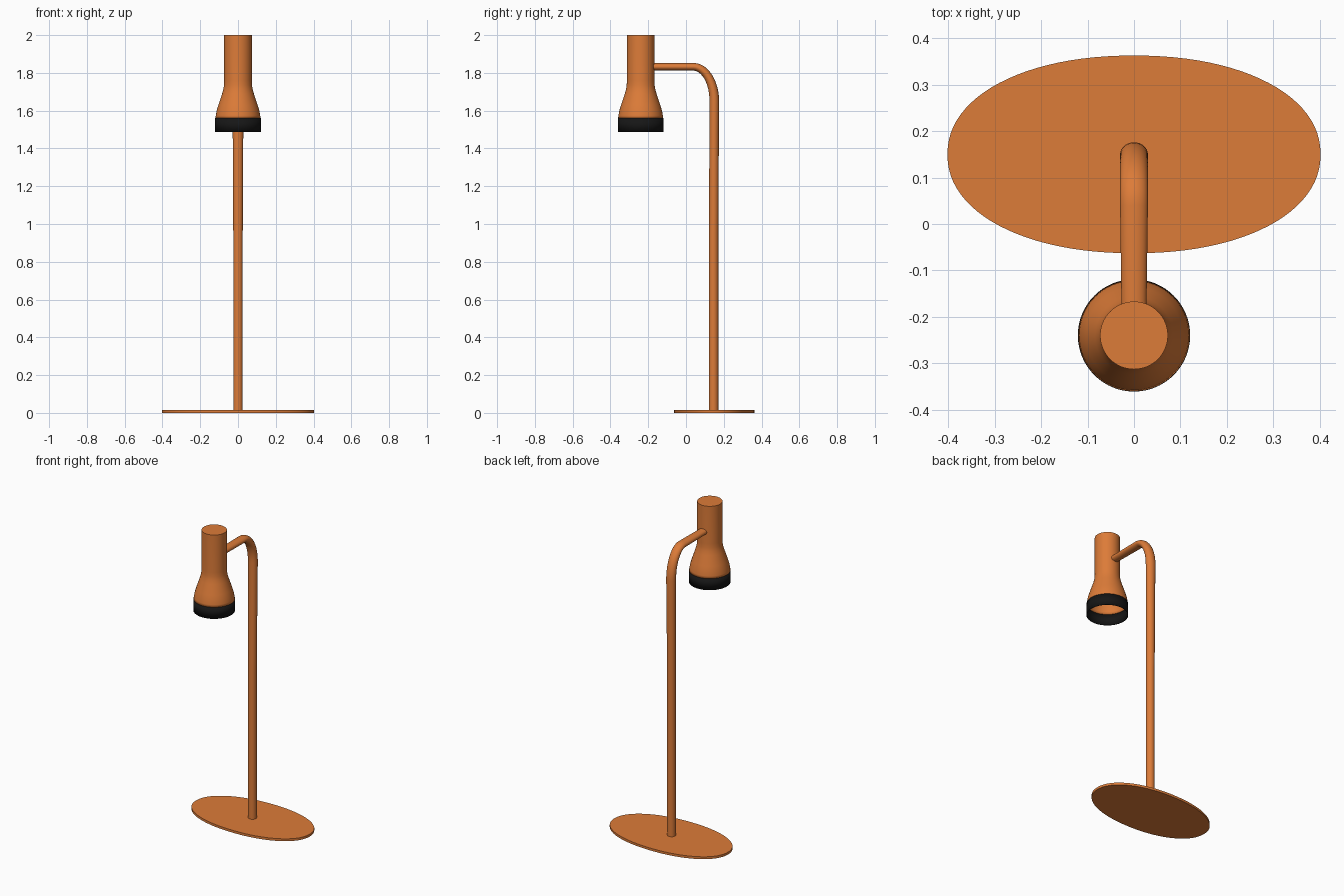
import bpy, bmesh, math
from mathutils import Vector

if "Cube" in bpy.data.objects:
    bpy.data.objects.remove(bpy.data.objects["Cube"])


def material(name, rgb):
    m = bpy.data.materials.new(name)
    m.diffuse_color = (*rgb, 1)
    m.use_nodes = True
    m.node_tree.nodes["Principled BSDF"].inputs["Base Color"].default_value = m.diffuse_color
    return m


ORANGE = material("orange_paint", (0.72, 0.20, 0.04))
BLACK = material("black_rubber", (0.008, 0.008, 0.008))


def loft(name, rings, mat, cap_start=False, cap_end=False, wall=0):
    """Skin a list of closed rings of points."""
    bm = bmesh.new()
    loops = [[bm.verts.new(p) for p in ring] for ring in rings]
    n = len(loops[0])
    for a, b in zip(loops, loops[1:]):
        for i in range(n):
            j = (i + 1) % n
            bm.faces.new((a[i], a[j], b[j], b[i]))
    if cap_start:
        bm.faces.new(loops[0][::-1])
    if cap_end:
        bm.faces.new(loops[-1])
    # outward normals: rings run counter-clockwise along the loft direction
    me = bpy.data.meshes.new(name)
    bm.to_mesh(me)
    bm.free()
    ob = bpy.data.objects.new(name, me)
    bpy.context.collection.objects.link(ob)
    me.materials.append(mat)
    bpy.ops.object.select_all(action='DESELECT')
    ob.select_set(True)
    bpy.context.view_layer.objects.active = ob
    bpy.ops.object.shade_smooth_by_angle(angle=math.radians(35))
    if wall:
        mod = ob.modifiers.new("wall", 'SOLIDIFY')
        mod.thickness = wall
        mod.offset = -1
    return ob


def oval(cx, cy, z, rx, ry, n=64, power=2.0):
    """Superellipse ring in a horizontal plane."""
    pts = []
    for i in range(n):
        t = 2 * math.pi * i / n
        c, s = math.cos(t), math.sin(t)
        pts.append((cx + rx * math.copysign(abs(c) ** (2 / power), c),
                    cy + ry * math.copysign(abs(s) ** (2 / power), s), z))
    return pts


# Base plate
loft("base_plate", [oval(0, 0.15, z, 0.402, 0.213, 96, 2.13) for z in (0, 0.015)],
     ORANGE, True, True)

# Pole that bends forward into the arm: (y, z, half width, half depth)
path = [(0.146, 0.01, 0.025, 0.025), (0.146, 0.95, 0.025, 0.025),
        (0.147, 1.05, 0.026, 0.025), (0.149, 1.50, 0.028, 0.025)]
for i in range(13):
    t = math.pi / 2 * i / 12
    path.append((0.04 + 0.11 * math.cos(t), 1.65 + 0.182 * math.sin(t),
                 0.030, 0.026 - 0.006 * i / 12))
path.append((-0.172, 1.832, 0.027, 0.019))

rings = []
for k, (y, z, w, d) in enumerate(path):
    a, b = path[max(k - 1, 0)], path[min(k + 1, len(path) - 1)]
    tan = Vector((0, b[0] - a[0], b[1] - a[1])).normalized()
    side = Vector((1, 0, 0))
    up = tan.cross(side)
    rings.append([Vector((0, y, z)) + side * w * math.cos(q) + up * d * math.sin(q)
                  for q in (2 * math.pi * i / 32 for i in range(32))])
loft("pole_and_arm", rings, ORANGE, True, True)

# Lamp shade, open at the bottom
HEAD_Y = -0.24
shade = [(0.120, 1.558), (0.1175, 1.575), (0.113, 1.60), (0.104, 1.63), (0.084, 1.69),
         (0.077, 1.715), (0.074, 1.735), (0.073, 1.76), (0.073, 2.0)]
loft("lamp_shade", [oval(0, HEAD_Y, z, r, r) for r, z in shade],
     ORANGE, False, True, 0.003)

# Black rim around the opening
loft("shade_rim", [oval(0, HEAD_Y, z, 0.121, 0.121) for z in (1.487, 1.56)],
     BLACK, wall=0.004)
